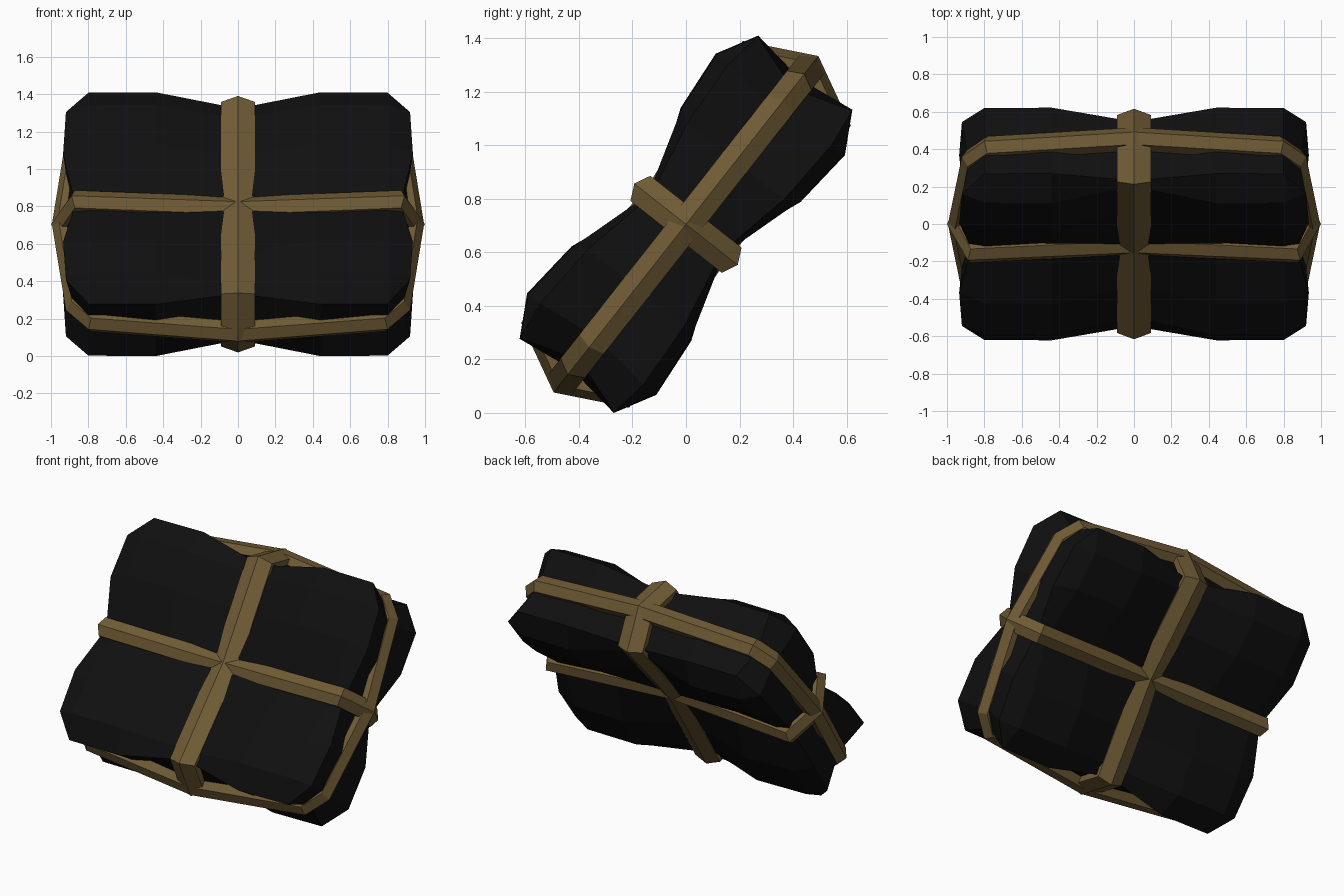
import bpy, bmesh, math
from mathutils import Vector

if "Cube" in bpy.data.objects:
    bpy.data.objects.remove(bpy.data.objects["Cube"])

TILT = math.radians(51.8)


def material(name, rgb):
    m = bpy.data.materials.new(name)
    m.diffuse_color = (*rgb, 1)
    m.use_nodes = True
    m.node_tree.nodes["Principled BSDF"].inputs["Base Color"].default_value = m.diffuse_color
    return m


black = material("black_wrap", (0.005, 0.005, 0.005))
tan = material("tan_strap", (0.16, 0.105, 0.036))


def octant_object(name, grid, mat):
    """Skin a grid of points covering one octant, then mirror it on all axes."""
    bm = bmesh.new()
    rows = [[bm.verts.new(p) for p in row] for row in grid]
    for a, b in zip(rows, rows[1:]):
        for j in range(len(a) - 1):
            bm.faces.new((a[j], a[j + 1], b[j + 1], b[j]))
    bmesh.ops.remove_doubles(bm, verts=bm.verts[:], dist=0.0005)
    bm.normal_update()
    for f in bm.faces:
        if f.normal.dot(f.calc_center_median()) < 0:
            f.normal_flip()
    me = bpy.data.meshes.new(name)
    bm.to_mesh(me)
    bm.free()
    me.materials.append(mat)
    ob = bpy.data.objects.new(name, me)
    bpy.context.collection.objects.link(ob)
    mod = ob.modifiers.new("mirror", 'MIRROR')
    mod.use_axis = (True, True, True)
    ob.rotation_euler.x = TILT
    ob.location.z = 0.705
    return ob


# Parcel body: columns from the middle to the end, each running from the
# middle of the broad face, over the rim, to the centre of the narrow side
tip = (0.88, 0.54, 0)
corner = (0.92, 0.57, 0.245)
octant_object("parcel_body", [
    [(0, 0, 0.155), (0, 0.33, 0.165), (0, 0.57, 0.19), (0, 0.63, 0.20), (0, 0.74, 0)],
    [(0.44, 0, 0.155), (0.44, 0.33, 0.285), (0.44, 0.57, 0.307), (0.44, 0.721, 0.224), (0.44, 0.69, 0)],
    [(0.8, 0, 0.18), (0.8, 0.33, 0.28), (0.8, 0.57, 0.303), (0.8, 0.718, 0.224), (0.8, 0.645, 0)],
    [(0.87, 0, 0.17), (0.935, 0.3, 0.23), corner, corner, tip],
    [(0.945, 0, 0), (0.915, 0.3, 0), tip, tip, tip],
], black)


def strap(name, profile, half_width, place):
    """Ridged band: quarter profile of the ridge, edges set lower and sunk in."""
    pts = [Vector(p) for p in profile]
    ext = [Vector((-pts[1].x, pts[1].y))] + pts + [Vector((pts[-2].x, -pts[-2].y))]
    grid = []
    for i, p in enumerate(pts):
        t = ((ext[i + 2] - p).normalized() if ext[i + 2] != p else Vector((0, 0)))
        t += (p - ext[i]).normalized()
        n = Vector((-t.y, t.x)).normalized()
        row = []
        for w, depth in ((0, 0), (half_width, 0.034), (half_width, 0.1)):
            q = p - n * depth
            row.append(place(q.x, q.y, w))
        grid.append(row)
    return octant_object(name, grid, tan)


# Three straps, each lying in one of the parcel's own planes
strap("wide_strap", [(0, 0.2), (0.67, 0.257), (0.8, 0)], 0.09,
      lambda a, b, w: (w, a, b))
strap("broad_face_strap", [(0, 0.195), (0.89, 0.246), (1.0, 0)], 0.06,
      lambda a, b, w: (a, w, b))
strap("edge_strap", [(0, 0.795), (0.8, 0.715), (0.92, 0.585), (0.995, 0)], 0.058,
      lambda a, b, w: (a, b, w))
